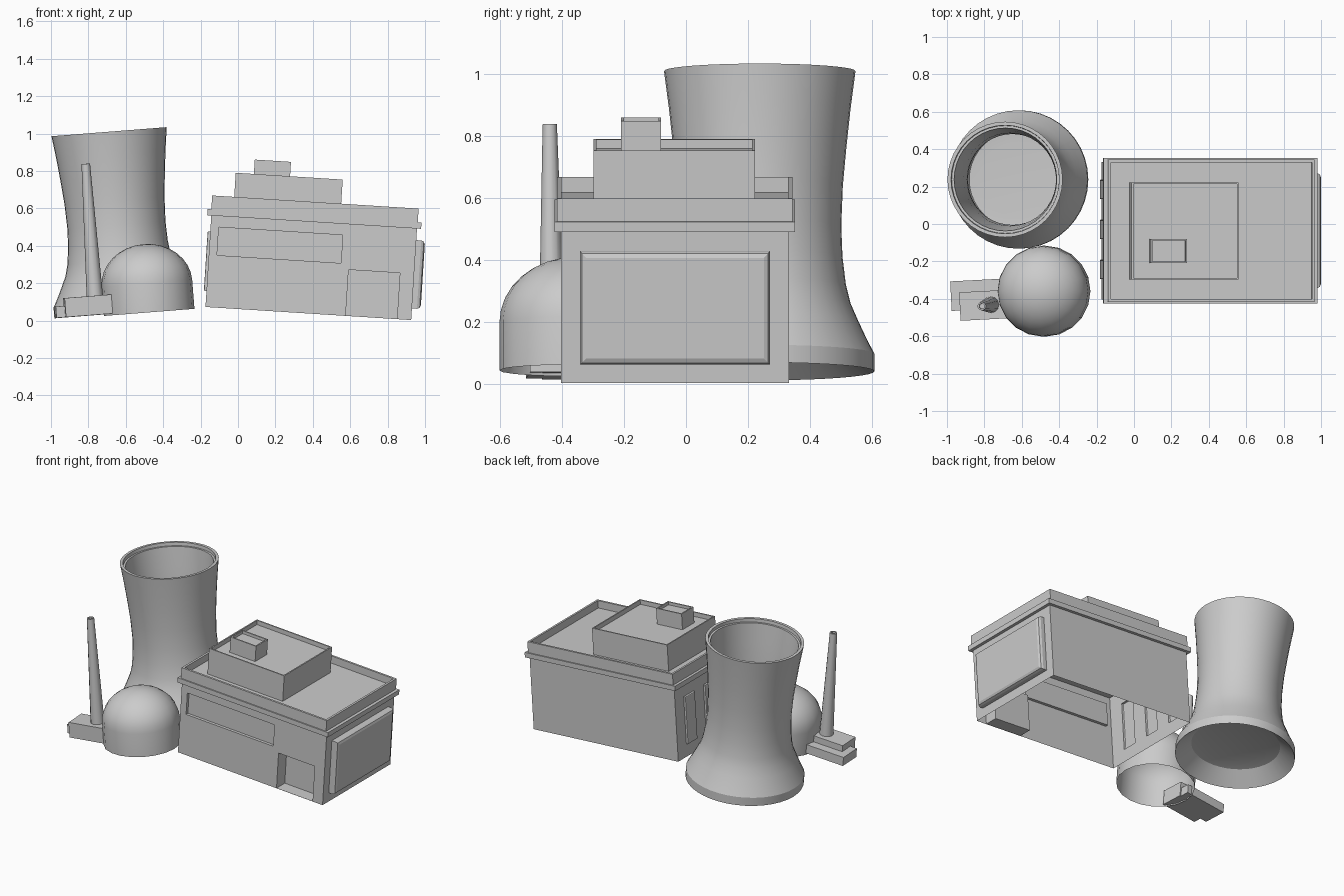
import bpy, bmesh, math
from mathutils import Vector, Matrix

if "Cube" in bpy.data.objects:
    bpy.data.objects.remove(bpy.data.objects["Cube"])

TILT_B = math.radians(3.64)    # building leans right
TILT_T = math.radians(-4.5)    # towers lean left
ORIGIN_B = Vector((0.376, -0.036, 0.038))


def finish(bm, name, loc, rot, smooth=None):
    bmesh.ops.remove_doubles(bm, verts=bm.verts, dist=1e-5)
    bmesh.ops.recalc_face_normals(bm, faces=bm.faces)
    me = bpy.data.meshes.new(name)
    bm.to_mesh(me)
    bm.free()
    ob = bpy.data.objects.new(name, me)
    bpy.context.collection.objects.link(ob)
    ob.location, ob.rotation_euler = loc, rot
    if smooth:
        bpy.ops.object.select_all(action='DESELECT')
        ob.select_set(True)
        bpy.context.view_layer.objects.active = ob
        bpy.ops.object.shade_smooth_by_angle(angle=math.radians(smooth))
    return ob


def lathe(name, profile, sides, loc, rot, smooth=30):
    bm = bmesh.new()
    vs = [bm.verts.new((r, 0, z)) for r, z in profile]
    es = [bm.edges.new(p) for p in zip(vs, vs[1:])]
    bmesh.ops.spin(bm, geom=vs + es, cent=(0, 0, 0), axis=(0, 0, 1),
                   angle=math.tau, steps=sides, use_merge=True)
    return finish(bm, name, loc, rot, smooth)


def box(name, x, y, z, loc=ORIGIN_B, rot=(0, TILT_B, 0), rim=0, depth=0):
    """Box between bounds; optional sunken top with a rim."""
    bm = bmesh.new()
    size = (x[1] - x[0], y[1] - y[0], z[1] - z[0])
    mid = [(a + b) / 2 for a, b in (x, y, z)]
    bmesh.ops.create_cube(bm, size=1, matrix=Matrix.Translation(mid) @ Matrix.Diagonal((*size, 1)))
    if rim:
        top = max(bm.faces, key=lambda f: f.calc_center_median().z)
        bmesh.ops.inset_region(bm, faces=[top], thickness=rim)
        new = bmesh.ops.extrude_face_region(bm, geom=[top])
        bmesh.ops.translate(bm, vec=(0, 0, -depth),
                            verts=[g for g in new['geom'] if isinstance(g, bmesh.types.BMVert)])
        bmesh.ops.delete(bm, geom=[top], context='FACES')
    return finish(bm, name, loc, rot)


def wall(bm, start, along, out, width, height, panels=()):
    """Wall with panels (u0, u1, v0, v1, depth, rounding) pushed in or out."""
    start, along, out = Vector(start), Vector(along), Vector(out)

    def quad(pts):
        bm.faces.new([bm.verts.new(start + along * u + out * d + Vector((0, 0, v)))
                      for u, v, d in pts])

    us = sorted({0, width, *(u for p in panels for u in p[:2])})
    vs = sorted({0, height, *(v for p in panels for v in p[2:4])})
    for a, b in zip(us, us[1:]):
        for c, d in zip(vs, vs[1:]):
            cu, cv = (a + b) / 2, (c + d) / 2
            if not any(p[0] < cu < p[1] and p[2] < cv < p[3] for p in panels):
                quad([(a, c, 0), (b, c, 0), (b, d, 0), (a, d, 0)])
    for u0, u1, v0, v1, depth, k in panels:
        levels = [(0, 0), (0, depth - k)]
        if k:
            levels += [(k * 0.3, depth - k * 0.3), (k, depth)]
        rings = [[(u0 + i, v0 + i, d), (u1 - i, v0 + i, d), (u1 - i, v1 - i, d), (u0 + i, v1 - i, d)]
                 for i, d in levels]
        for r, s in zip(rings, rings[1:]):
            for j in range(4):
                n = (j + 1) % 4
                quad([r[j], r[n], s[n], s[j]])
        quad(rings[-1])


# Main hall: hollow walls, open underneath
HX, HY, H = 0.551, 0.368, 0.495
bm = bmesh.new()
wall(bm, (-HX, -HY, 0), (1, 0, 0), (0, -1, 0), 2 * HX, H,
     [(HX - 0.507, HX + 0.157, 0.28, 0.43, -0.02, 0),      # long window
      (HX + 0.20, HX + 0.475, 0.001, 0.247, -0.09, 0)])    # doorway
wall(bm, (-HX, HY, 0), (1, 0, 0), (0, 1, 0), 2 * HX, H)
wall(bm, (HX, -HY, 0), (0, 1, 0), (1, 0, 0), 2 * HY, H,
     [(HY - 0.306, HY + 0.307, 0.062, 0.428, 0.047, 0.02)])  # big side panel
wall(bm, (-HX, -HY, 0), (0, 1, 0), (-1, 0, 0), 2 * HY, H,
     [(HY + c - 0.052, HY + c + 0.052, 0.085, 0.405, 0.014, 0.005)
      for c in (-0.207, 0.007, 0.221)])                    # narrow side panels
finish(bm, "hall_walls", ORIGIN_B, (0, TILT_B, 0))

# Roof layers
box("cornice", (-0.573, 0.573), (-0.388, 0.388), (0.49, 0.523))
box("roof_parapet", (-0.553, 0.553), (-0.38, 0.38), (0.523, 0.597), rim=0.02, depth=0.05)
box("penthouse", (-0.435, 0.138), (-0.262, 0.258), (0.54, 0.726), rim=0.012, depth=0.03)
box("roof_vent", (-0.338, -0.144), (-0.173, -0.044), (0.69, 0.803), rim=0.012, depth=0.02)

# Cooling tower: flared base, waist, stepped rim, hollow inside with a low floor
lathe("cooling_tower", [
    (0, 0.1), (0.2, 0.095), (0.275, 0.08), (0.37, 0), (0.37, 0.057), (0.345, 0.105),
    (0.317, 0.165), (0.293, 0.22), (0.278, 0.28), (0.267, 0.37), (0.263, 0.47),
    (0.268, 0.6), (0.28, 0.73), (0.293, 0.85), (0.309, 0.972), (0.29, 0.972),
    (0.288, 0.95), (0.275, 0.95), (0.262, 0.82), (0.248, 0.65), (0.243, 0.47),
    (0.25, 0.33), (0.262, 0.22), (0.275, 0.14), (0.26, 0.11), (0.2, 0.105), (0, 0.11)],
      40, (-0.613, 0.238, 0.041), (0, TILT_T, 0), smooth=24)

# Containment dome: short drum with a rounded cap, open below
dome = [(0.243, 0)] + [(0.243 * math.cos(a), 0.155 + 0.211 * math.sin(a))
                       for a in [math.pi / 2 * i / 8 for i in range(8)]] + [(0, 0.366)]
lathe("reactor_dome", dome, 20, (-0.475, -0.359, 0.044), (0, TILT_T, 0))

# Chimney and its stepped footing
foot = dict(loc=(-0.79, -0.41, 0.029), rot=(0, TILT_T, math.radians(3)))
box("footing_low", (-0.183, 0.12), (-0.045, 0.113), (0, 0.06), **foot)
box("footing_high", (-0.135, 0.128), (-0.1, 0.052), (0, 0.102), **foot)
lathe("chimney", [(0.044, 0), (0.023, 0.72), (0.014, 0.72), (0.014, 0.69), (0, 0.69)],
      12, (-0.765, -0.432, 0.12), (math.radians(0.6), math.radians(-3.9), 0))
